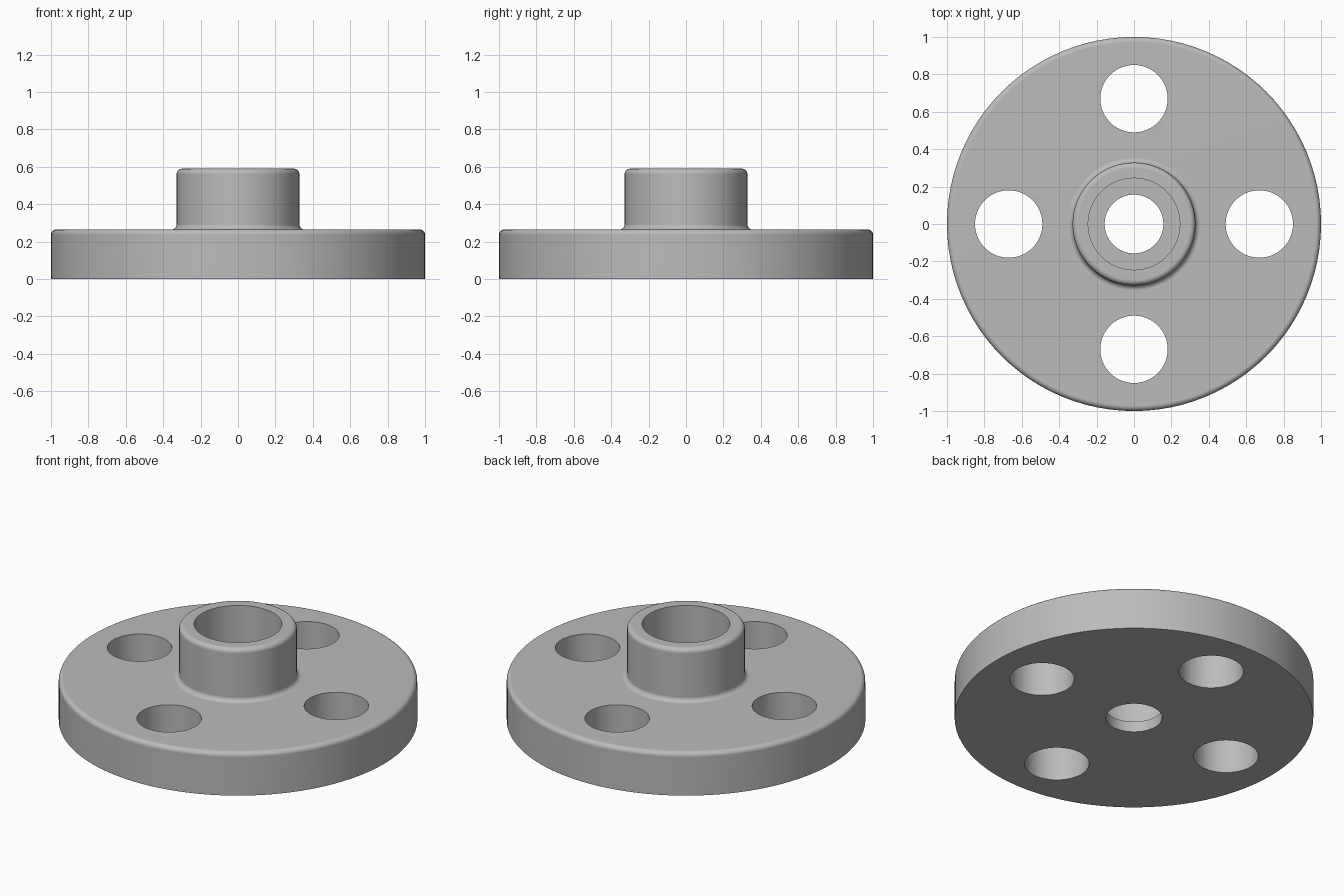
import bpy, bmesh, math
from mathutils import Matrix, Vector

if "Cube" in bpy.data.objects:
    bpy.data.objects.remove(bpy.data.objects["Cube"])

SEGMENTS = 96
FLANGE_R, FLANGE_TOP = 1.0, 0.265
HUB_R, HUB_TOP = 0.328, 0.59
BORE_R, SOCKET_R, LEDGE_Z = 0.157, 0.245, 0.065
ROUND = 0.028
HOLE_R, HOLE_CIRCLE = 0.18, 0.67

grey = bpy.data.materials.new("machined grey")
grey.use_nodes = True
grey.diffuse_color = (0.5, 0.5, 0.5, 1)
grey.node_tree.nodes["Principled BSDF"].inputs["Base Color"].default_value = grey.diffuse_color


def arc(cx, cz, start, end, steps=6):
    """Quarter-round points in the profile plane, angles in degrees."""
    angles = [math.radians(start + (end - start) * i / steps) for i in range(steps + 1)]
    return [(cx + ROUND * math.cos(a), cz + ROUND * math.sin(a)) for a in angles]


def make_object(name, bm):
    bmesh.ops.recalc_face_normals(bm, faces=bm.faces)
    mesh = bpy.data.meshes.new(name)
    bm.to_mesh(mesh)
    bm.free()
    mesh.materials.append(grey)
    obj = bpy.data.objects.new(name, mesh)
    bpy.context.collection.objects.link(obj)
    return obj


# Flange body: closed half-section turned around the z axis
profile = [(BORE_R, 0), (FLANGE_R, 0)]
profile += arc(FLANGE_R - ROUND, FLANGE_TOP - ROUND, 0, 90)
profile += arc(HUB_R + ROUND, FLANGE_TOP + ROUND, 270, 180)
profile += arc(HUB_R - ROUND, HUB_TOP - ROUND, 0, 90)
profile += [(SOCKET_R, HUB_TOP), (SOCKET_R, LEDGE_Z), (BORE_R, LEDGE_Z)]

bm = bmesh.new()
verts = [bm.verts.new((r, 0, z)) for r, z in profile]
edges = [bm.edges.new((v, verts[i - 1])) for i, v in enumerate(verts)]
bmesh.ops.spin(bm, geom=verts + edges, cent=(0, 0, 0), axis=(0, 0, 1),
               angle=math.tau, steps=SEGMENTS, use_merge=True)
bmesh.ops.remove_doubles(bm, verts=bm.verts, dist=1e-5)
flange = make_object("flange", bm)

# Bolt hole cutters on the four axes
bm = bmesh.new()
for k in range(4):
    place = Matrix.Rotation(k * math.pi / 2, 4, "Z") @ Matrix.Translation(Vector((HOLE_CIRCLE, 0, FLANGE_TOP / 2)))
    bmesh.ops.create_cone(bm, cap_ends=True, segments=64, radius1=HOLE_R,
                          radius2=HOLE_R, depth=FLANGE_TOP * 2, matrix=place)
cutter = make_object("bolt_hole_cutter", bm)
cutter.hide_render = True

# Drill the bolt holes
drill = flange.modifiers.new("bolt holes", "BOOLEAN")
drill.operation, drill.solver, drill.object = "DIFFERENCE", "EXACT", cutter
bpy.ops.object.select_all(action="DESELECT")
bpy.context.view_layer.objects.active = flange
flange.select_set(True)
bpy.ops.object.modifier_apply(modifier=drill.name)
bpy.data.objects.remove(cutter)

# Smooth curved walls, crisp rims
bpy.ops.object.shade_smooth_by_angle(angle=math.radians(30))
weighted = flange.modifiers.new("flat face shading", "WEIGHTED_NORMAL")
weighted.keep_sharp = True
